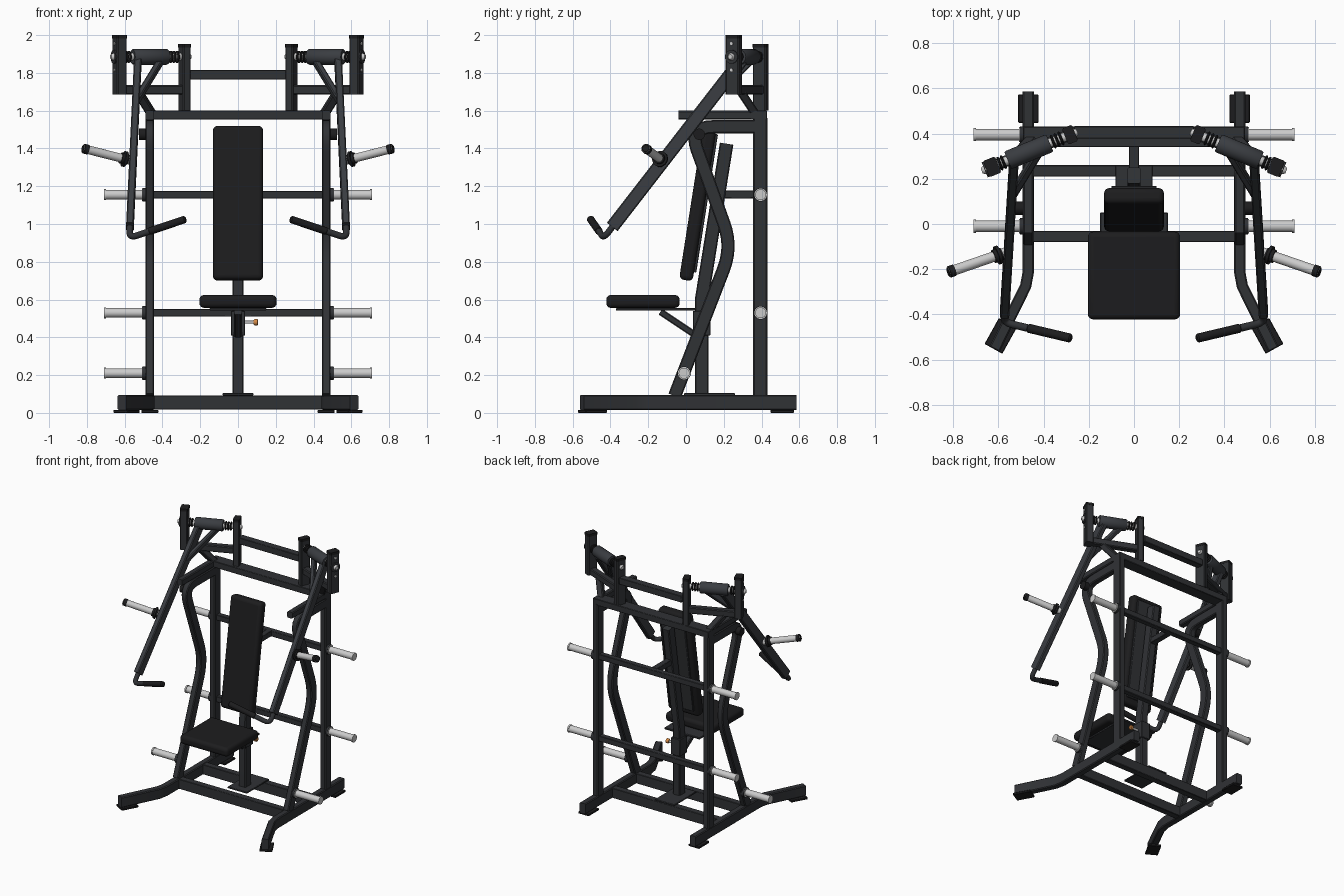
import bpy, bmesh, math
from mathutils import Vector, Matrix

if "Cube" in bpy.data.objects:
    bpy.data.objects.remove(bpy.data.objects["Cube"])

def material(name, c):
    m = bpy.data.materials.new(name)
    m.diffuse_color = (*c, 1)
    m.use_nodes = True
    m.node_tree.nodes["Principled BSDF"].inputs["Base Color"].default_value = m.diffuse_color
    return m

FRAME = material("frame_paint", (0.030, 0.032, 0.036))
ARM = material("arm_paint", (0.042, 0.046, 0.053))
BLACK = material("black_rubber", (0.012, 0.012, 0.013))
STEEL = material("steel", (0.60, 0.60, 0.62))
ORANGE = material("orange_knob", (0.65, 0.25, 0.06))

def finish(bm, name, mat, mirror=False, bevel=0, segs=3):
    bmesh.ops.recalc_face_normals(bm, faces=bm.faces[:])
    me = bpy.data.meshes.new(name)
    bm.to_mesh(me)
    bm.free()
    ob = bpy.data.objects.new(name, me)
    bpy.context.collection.objects.link(ob)
    me.materials.append(mat)
    if bevel:
        b = ob.modifiers.new("Bevel", 'BEVEL')
        b.width, b.segments = bevel, segs
    if mirror:
        ob.modifiers.new("Mirror", 'MIRROR')
    bpy.ops.object.select_all(action='DESELECT')
    bpy.context.view_layer.objects.active = ob
    ob.select_set(True)
    bpy.ops.object.shade_smooth_by_angle(angle=math.radians(35))
    return ob

def box(name, c, size, mat=FRAME, rot=None, mirror=False, bevel=0.003, segs=1):
    bm = bmesh.new()
    m = Matrix.Translation(c) @ (rot or Matrix()) @ Matrix.Diagonal((*size, 1))
    bmesh.ops.create_cube(bm, size=1, matrix=m)
    return finish(bm, name, mat, mirror, bevel, segs)

def fillet(pts, d, n=7):
    """Round the inner corners of a path."""
    pts = [Vector(p) for p in pts]
    out = [pts[0]]
    for a, p, b in zip(pts, pts[1:], pts[2:]):
        s, e = p + (a - p).normalized() * d, p + (b - p).normalized() * d
        for i in range(n + 1):
            t = i / n
            out.append(s * (1 - t) ** 2 + p * 2 * t * (1 - t) + e * t * t)
    return out + [pts[-1]]

def rect(w, h, r=0.006):
    x, y = w / 2, h / 2
    return [(x, y - r), (x - r, y), (r - x, y), (-x, y - r),
            (-x, r - y), (r - x, -y), (x - r, -y), (x, r - y)]

def circle(r, n=16):
    return [(r * math.cos(2 * math.pi * i / n), r * math.sin(2 * math.pi * i / n)) for i in range(n)]

def skin(bm, rings):
    for a, b in zip(rings, rings[1:]):
        for i in range(len(a)):
            j = (i + 1) % len(a)
            bm.faces.new((a[i], a[j], b[j], b[i]))
    bm.faces.new(rings[0])
    bm.faces.new(rings[-1])

def sweep(name, pts, prof, side, mat=FRAME, mirror=False):
    """Sweep a profile along a flat path; side is the profile's first axis."""
    pts = [Vector(p) for p in pts]
    bm = bmesh.new()
    rings = []
    for i, p in enumerate(pts):
        d0 = (p - pts[i - 1]).normalized() if i else (pts[1] - p).normalized()
        d1 = (pts[i + 1] - p).normalized() if i < len(pts) - 1 else d0
        t = (d0 + d1).normalized()
        s = Vector(side)
        s = (s - t * s.dot(t)).normalized()
        n = t.cross(s) / max(t.dot(d0), 0.3)
        rings.append([bm.verts.new(p + s * a + n * b) for a, b in prof])
    skin(bm, rings)
    return finish(bm, name, mat, mirror)

def rod(name, p, q, steps, mat=STEEL, mirror=True, n=24):
    """Turned rod from p to q, steps = (fraction, radius)."""
    p, q = Vector(p), Vector(q)
    m = (q - p).to_track_quat('Z', 'Y')
    bm = bmesh.new()
    skin(bm, [[bm.verts.new(p.lerp(q, f) + m @ Vector((x, y, 0))) for x, y in circle(r, n)]
              for f, r in steps])
    return finish(bm, name, mat, mirror)

X, Y, Z = (1, 0, 0), (0, 1, 0), (0, 0, 1)
SX = 0.467

# base: side rails, feet, cross members
sweep("base_rail", [(SX, 0.585, 0.055), (SX, -0.21, 0.055), (SX + 0.012, -0.275, 0.055), (0.615, -0.55, 0.055)],
      rect(0.08, 0.05), Z, mirror=True)
box("rear_foot", (SX, 0.51, 0.008), (0.09, 0.125, 0.016), BLACK, mirror=True)
box("front_foot", (0.59, -0.495, 0.008), (0.09, 0.13, 0.016), BLACK, Matrix.Rotation(math.radians(29), 4, 'Z'), True)
for nm, y in (("front", -0.055), ("middle", 0.235)):
    box(nm + "_base_crossbar", (0, y, 0.055), (2 * SX - 0.04, 0.05, 0.075))
box("post_base_plate", (0, 0.125, 0.099), (0.165, 0.27, 0.012))

# rear uprights, curved front uprights, top side tubes
sweep("rear_upright", [(SX, 0.393, 0.09), (SX, 0.393, 1.56)], rect(0.046, 0.075), X, mirror=True)
sweep("front_upright", fillet([(SX, -0.06, 0.09), (SX, 0.245, 0.88), (SX, 0.015, 1.515), (SX, 0.38, 1.515)], 0.13),
      rect(0.046, 0.07), X, mirror=True)
sweep("top_side_tube", [(SX, -0.04, 1.576), (SX, 0.36, 1.576)], rect(0.046, 0.048), X, mirror=True)
box("top_crossbeam", (0, 0.385, 1.576), (2 * SX + 0.046, 0.09, 0.048))
rod("arm_stop_bumper", (0.485, 0.07, 1.475), (0.525, 0.07, 1.475), [(0, 0.03), (1, 0.03)], BLACK)

# rear crossbars and plate storage pegs
PEG = [(0, 0.033), (0.06, 0.033), (0.06, 0.025), (0.95, 0.025), (0.95, 0.029), (1, 0.029)]
for nm, z in (("upper", 1.155), ("lower", 0.53)):
    box(nm + "_rear_crossbar", (0, 0.395, z), (2 * SX, 0.042, 0.042))
    rod(nm + "_storage_peg", (0.495, 0.395, z), (0.71, 0.395, z), PEG)
    rod(nm + "_peg_collar", (0.48, 0.395, z), (0.505, 0.395, z), [(0, 0.036), (1, 0.036)], FRAME)
rod("front_storage_peg", (0.495, -0.01, 0.21), (0.71, -0.01, 0.21), PEG)
rod("front_peg_collar", (0.48, -0.01, 0.21), (0.505, -0.01, 0.21), [(0, 0.036), (1, 0.036)], FRAME)

# pivot towers, toed in toward the front
INNER, OUTER = Vector((0.283, 0.395, 0)), Vector((0.627, 0.253, 0))
U = (OUTER - INNER).normalized()
def up(p, z):
    return Vector((p.x, p.y, z))
sweep("inner_pivot_post", [up(INNER, 1.6), up(INNER, 1.945)], rect(0.045, 0.075), U, mirror=True)
sweep("outer_pivot_post", [up(OUTER, 1.685), up(OUTER, 1.99)], rect(0.055, 0.075), U, mirror=True)
for nm, p, z, w in (("inner", INNER, 1.947, 0.047), ("outer", OUTER, 1.993, 0.057)):
    sweep(nm + "_post_cap", [up(p, z - 0.012), up(p, z + 0.007)], rect(w, 0.077), U, BLACK, True)
sweep("pivot_link_tube", [up(INNER + U * 0.02, 1.71), up(OUTER - U * 0.02, 1.71)], rect(0.05, 0.05), Z, mirror=True)
sweep("pivot_brace", [(0.455, 0.37, 1.58), (0.53, 0.29, 1.70)], rect(0.045, 0.045), X, mirror=True)
box("tower_crossbar", (0, 0.405, 1.79), (0.53, 0.055, 0.05))

# pivot shaft, housing, bolts
PZ = 1.885
a, b = up(INNER, PZ), up(OUTER, PZ)
rod("pivot_shaft", a - U * 0.035, b + U * 0.05, [(0, 0.012), (0.03, 0.02), (0.97, 0.02), (1, 0.012)], STEEL)
rod("pivot_housing", a.lerp(b, 0.26), a.lerp(b, 0.80), [(0, 0.038), (0.03, 0.042), (0.97, 0.042), (1, 0.038)], ARM)
for i, f in enumerate((0.10, 0.15, 0.20, 0.84, 0.885)):
    rod(f"pivot_washer_{i}", a.lerp(b, f), a.lerp(b, f + 0.032), [(0, 0.026), (0.3, 0.032), (0.7, 0.032), (1, 0.026)], BLACK)
rod("pivot_flange", b + U * 0.028, b + U * 0.036, [(0, 0.036), (1, 0.036)], FRAME)
for i, dz in enumerate((-0.07, 0.07)):
    rod(f"flange_bolt_{i}", up(b + U * 0.026, PZ + dz), up(b + U * 0.034, PZ + dz), [(0, 0.009), (1, 0.009)], STEEL, n=6)

# press arms with brace, handle and loading peg
TOP, BOT = Vector((0.53, 0.295, 1.87)), Vector((0.572, -0.39, 0.985))
sweep("press_arm", [TOP, BOT], rect(0.04, 0.072), X, ARM, True)
sweep("press_arm_brace", [(0.405, 0.345, 1.87), TOP.lerp(BOT, 0.25)], rect(0.032, 0.045), X, ARM, True)
H0, H1, H2 = TOP.lerp(BOT, 0.97), Vector((0.576, -0.435, 0.925)), Vector((0.28, -0.505, 1.025))
nrm = (H1 - H0).cross(H2 - H1)
sweep("handle_tube", fillet([H0, H1, H2], 0.045), circle(0.017), nrm, FRAME, True)
rod("handle_grip", H1.lerp(H2, 0.36), H2 + (H2 - H1) * 0.01, [(0, 0.016), (0.02, 0.02), (0.97, 0.02), (1, 0.014)], BLACK)
P0, P1 = Vector((0.565, -0.125, 1.335)), Vector((0.82, -0.213, 1.40))
rod("loading_peg", P0, P1, [(0, 0.023), (1, 0.023)])
rod("loading_peg_collar", P0.lerp(P1, 0.08), P0.lerp(P1, 0.22),
    [(0, 0.028), (0.25, 0.028), (0.25, 0.042), (0.6, 0.042), (0.6, 0.03), (1, 0.03)], BLACK)
rod("loading_peg_cap", P0.lerp(P1, 0.9), P1 + (P1 - P0) * 0.01, [(0, 0.026), (0.8, 0.026), (1, 0.018)], BLACK)

# central post and sloping back support
TILT = Matrix.Rotation(-math.atan(0.157), 4, 'X')
sweep("centre_post", [(0, 0.083, 0.1), (0, 0.083, 0.60), (0, 0.215, 1.425)], rect(0.058, 0.072), X)
box("back_link_bar", (0, 0.29, 1.157), (0.045, 0.19, 0.042))
box("back_pad_board", (0, 0.104, 1.11), (0.20, 0.016, 0.74), FRAME, TILT)
box("back_pad", (0, 0.063, 1.11), (0.265, 0.072, 0.825), BLACK, TILT, bevel=0.024, segs=4)

# seat and its adjustable carriage
box("seat_pad", (0, -0.228, 0.59), (0.408, 0.388, 0.068), BLACK, bevel=0.024, segs=4)
box("seat_plate", (0, -0.16, 0.548), (0.30, 0.42, 0.014))
sweep("seat_brace", [(0, -0.135, 0.535), (0, 0.045, 0.415)], rect(0.04, 0.035), X)
box("seat_slider", (0, 0.083, 0.475), (0.076, 0.092, 0.13))
rod("seat_pin", (0.03, 0.083, 0.48), (0.085, 0.083, 0.48), [(0, 0.008), (1, 0.008)], STEEL, False)
rod("seat_pin_knob", (0.082, 0.083, 0.48), (0.107, 0.083, 0.48), [(0, 0.012), (0.3, 0.017), (0.85, 0.017), (1, 0.012)], ORANGE, False)
